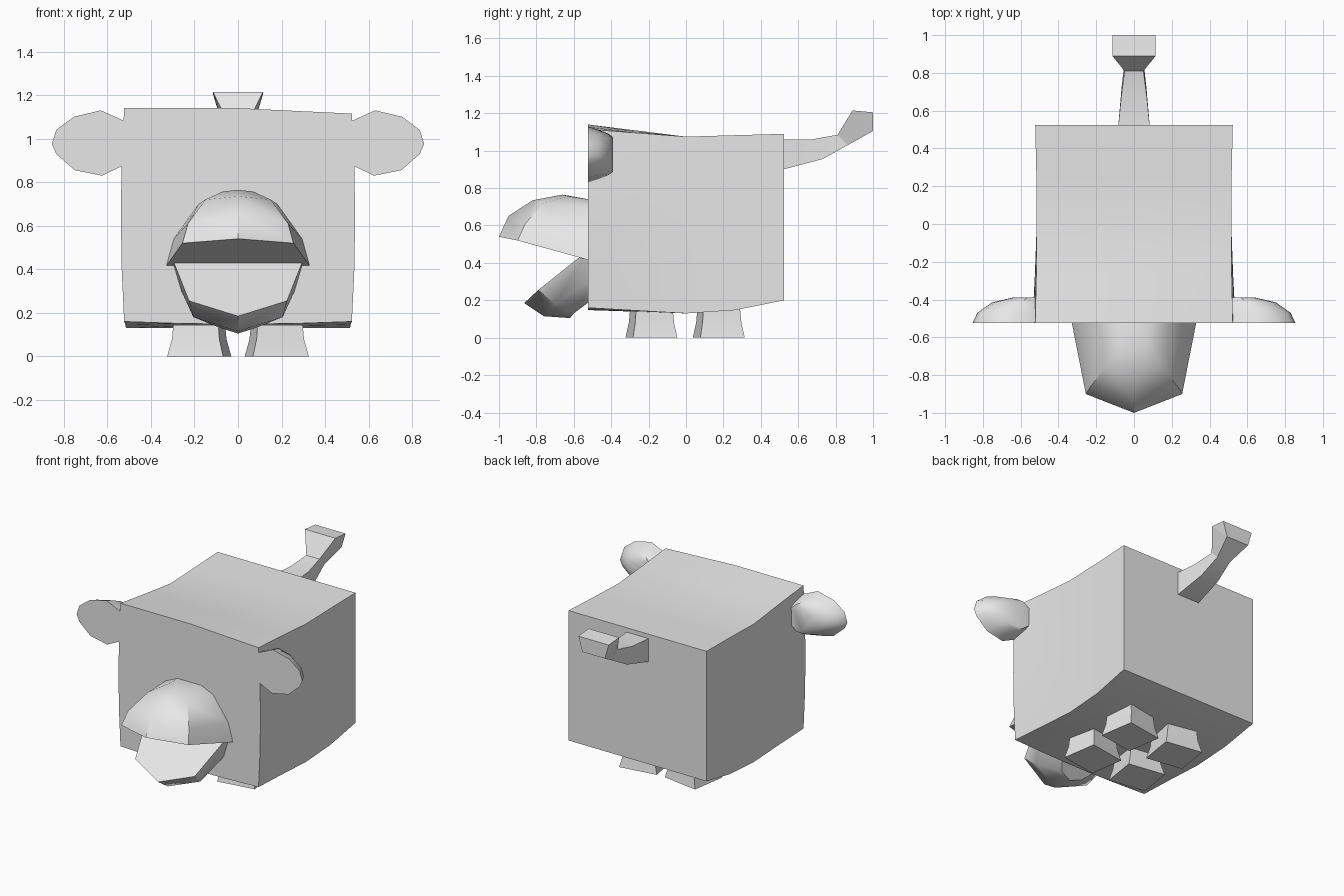
import bpy, bmesh, math
from mathutils import Matrix, Vector

cube = bpy.data.objects.get("Cube")
if cube:
    bpy.data.objects.remove(cube, do_unlink=True)

grey = bpy.data.materials.new("plain_grey")
grey.use_nodes = True
colour = (0.8, 0.8, 0.8, 1)
grey.diffuse_color = colour
grey.node_tree.nodes["Principled BSDF"].inputs["Base Color"].default_value = colour


def finish(name, bm, angle=35):
    bmesh.ops.recalc_face_normals(bm, faces=bm.faces[:])
    mesh = bpy.data.meshes.new(name)
    bm.to_mesh(mesh)
    bm.free()
    obj = bpy.data.objects.new(name, mesh)
    bpy.context.collection.objects.link(obj)
    mesh.materials.append(grey)
    bpy.ops.object.select_all(action='DESELECT')
    obj.select_set(True)
    bpy.context.view_layer.objects.active = obj
    bpy.ops.object.shade_smooth_by_angle(angle=math.radians(angle))
    return obj


def loft(name, rings, angle=35, matrix=None):
    """Bridge equal rings of points and cap both ends."""
    bm = bmesh.new()
    loops = [[bm.verts.new(p) for p in ring] for ring in rings]
    n = len(loops[0])
    for a, b in zip(loops, loops[1:]):
        for i in range(n):
            j = (i + 1) % n
            bm.faces.new((a[i], a[j], b[j], b[i]))
    bm.faces.new(loops[0])
    bm.faces.new(loops[-1])
    if matrix:
        bm.transform(matrix)
    return finish(name, bm, angle)


def mouth_ring(back, side, front):
    """Five points, symmetric in x: back corner, cheek, centre front."""
    mirror = lambda p: (-p[0], p[1], p[2])
    return [back, side, (0, *front), mirror(side), mirror(back)]


# Body: a box whose top rises to the front and whose underside bows
bm = bmesh.new()
bmesh.ops.create_cube(bm, size=2)
bmesh.ops.subdivide_edges(bm, edges=bm.edges[:], cuts=3, use_grid_fill=True)
for vert in bm.verts:
    u, v, w = vert.co
    fore, aft = max(0, -v), max(0, v)
    top = 1.075 + 0.065 * fore - 0.025 * max(u, 0) * fore + 0.015 * aft
    bottom = 0.13 + 0.018 * fore + 0.07 * aft ** 2 + 0.012 * u * u * fore
    half = 0.515 + 0.008 * v * v + 0.015 * fore * (1 - w * w)
    vert.co = (u * half, v * 0.525, bottom + (top - bottom) * (w + 1) / 2)
finish("body", bm)

# Mouth: domed upper snout and open lower jaw
loft("upper_snout", [
    mouth_ring((.33, -.52, .415), (.255, -.9, .52), (-1, .54)),
    mouth_ring((.295, -.52, .54), (.23, -.86, .61), (-.95, .65)),
    mouth_ring((.18, -.52, .7), (.15, -.76, .72), (-.82, .735)),
    mouth_ring((.09, -.52, .74), (.07, -.63, .757), (-.66, .765)),
], 40)
loft("lower_jaw", [
    mouth_ring((.31, -.52, .47), (.225, -.79, .255), (-.865, .185)),
    mouth_ring((.26, -.52, .3), (.205, -.7, .18), (-.76, .115)),
    mouth_ring((.15, -.52, .19), (.08, -.6, .13), (-.62, .105)),
], 40)

# Ears: flat in front, domed behind
outline = [(.5, 1.08), (.53, 1.085), (.63, 1.13), (.755, 1.1), (.835, 1.04), (.855, .975),
           (.835, .93), (.75, .855), (.625, .83), (.53, .875), (.5, .88)]
ear_layers = [(-.525, 1, 1), (-.47, .92, .88), (-.415, .68, .74), (-.39, .35, .62)]
for side, sign in (("left", 1), ("right", -1)):
    rings = [[(sign * (.53 + (x - .53) * sx), y, .98 + (z - .98) * sz) for x, z in outline]
             for y, sx, sz in ear_layers]
    loft(side + "_ear", rings, 50)

# Legs: flared blocks, each turned slightly outward
for side, sign in (("left", 1), ("right", -1)):
    for place, y in (("front", -.185), ("back", .175)):
        rings = [[(a * w, b * d, z) for a, b in ((-1, -1), (1, -1), (1, 1), (-1, 1))]
                 for z, w, d in ((0, .13, .12), (.08, .11, .105), (.2, .1, .095))]
        turn = Matrix.Rotation(sign * math.radians(9), 4, 'Z')
        loft(f"{place}_{side}_leg", rings, 20,
             Matrix.Translation(Vector((sign * .178, y, 0))) @ turn)

# Tail: tapering bent bar that flares into a wedge tuft
tail = [((.5, 1.06), (.5, .895), .085, .085), ((.67, 1.06), (.73, .955), .068, .065),
        ((.81, 1.085), (.865, 1.03), .05, .05), ((.89, 1.215), (1, 1.105), .115, .085)]
rings = [[(-a, *top), (a, *top), (b, *low), (-b, *low)] for top, low, a, b in tail]
loft("tail", rings, 20)
tip = [[(s * .115, .89, 1.215), (s * .115, 1, 1.205), (s * .085, 1, 1.105)] for s in (-1, 1)]
loft("tail_tuft", tip, 20)
